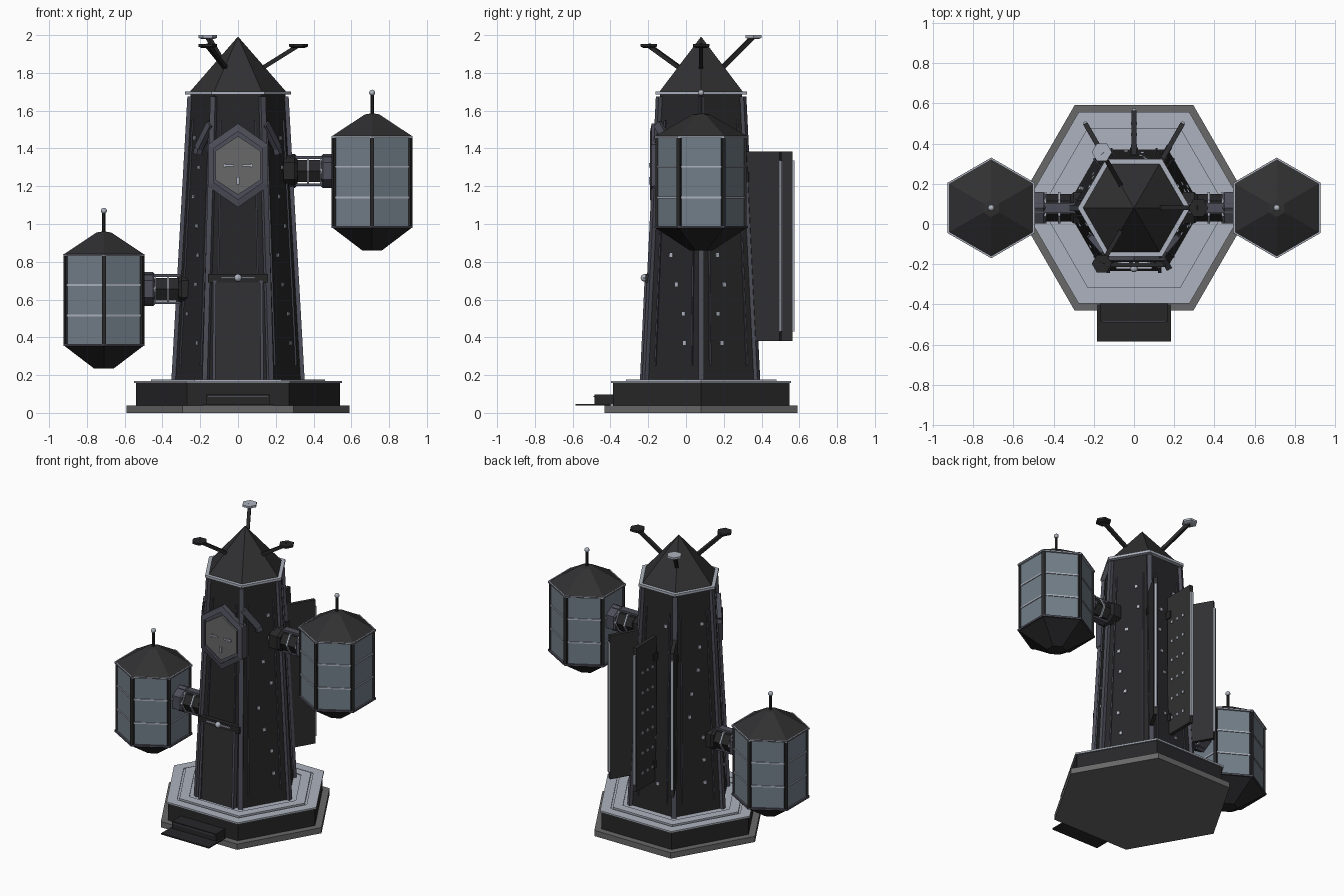
import bpy, bmesh, random
from math import sin, cos, radians, pi
from mathutils import Vector as V

if "Cube" in bpy.data.objects:
    bpy.data.objects.remove(bpy.data.objects["Cube"])

random.seed(4)
CY = 0.08  # tower axis in y


def mat(name, *c):
    m = bpy.data.materials.new(name)
    m.diffuse_color = (*c, 1)
    m.use_nodes = True
    m.node_tree.nodes["Principled BSDF"].inputs["Base Color"].default_value = m.diffuse_color
    return m


DARK = mat("dark_metal", .02, .02, .022)
COAL = mat("roof_metal", .03, .03, .032)
TRIM = mat("violet_trim", .075, .075, .1)
LIGHT = mat("light_trim", .42, .45, .52)
GREY = mat("grey_stone", .14, .14, .14)
GLASS = mat("blue_grey", .17, .21, .25)


def finish(name, bm, m):
    bmesh.ops.recalc_face_normals(bm, faces=bm.faces)
    me = bpy.data.meshes.new(name)
    bm.to_mesh(me)
    bm.free()
    me.materials.append(m)
    ob = bpy.data.objects.new(name, me)
    bpy.context.collection.objects.link(ob)
    return ob


def loft(name, origin, prof, m, axis='Z', rot=0, n=6, sx=1):
    """Stack of n-sided rings: prof is a list of (radius, offset along axis)."""
    bm, rings, o = bmesh.new(), [], V(origin)
    for r, h in prof:
        ring = []
        for i in range(n):
            a = radians(rot) + 2 * pi * i / n
            u, v = r * cos(a) * sx, r * sin(a)
            p = {'Z': (u, v, h), 'X': (h, u, v), 'Y': (u, h, v)}[axis]
            ring.append(bm.verts.new(o + V(p)))
        rings.append(ring)
    for a, b in zip(rings, rings[1:]):
        for i in range(n):
            bm.faces.new((a[i], a[(i + 1) % n], b[(i + 1) % n], b[i]))
    bm.faces.new(rings[0])
    bm.faces.new(rings[-1])
    return finish(name, bm, m)


def add_bar(bm, a, b, w, d, out):
    """Box from a to b, w wide, d deep along the out direction."""
    a, b = V(a), V(b)
    ax = (b - a).normalized()
    side = ax.cross(V(out)).normalized()
    up = side.cross(ax)
    vs = [bm.verts.new(p + side * s * w / 2 + up * t * d / 2)
          for p in (a, b) for s, t in ((-1, -1), (1, -1), (1, 1), (-1, 1))]
    for f in ((0, 1, 2, 3), (4, 5, 6, 7), (0, 1, 5, 4), (1, 2, 6, 5), (2, 3, 7, 6), (3, 0, 4, 7)):
        bm.faces.new([vs[i] for i in f])


def bars(name, items, m):
    bm = bmesh.new()
    for it in items:
        add_bar(bm, *it)
    return finish(name, bm, m)


def box(name, x0, x1, y0, y1, z0, z1, m):
    xm, ym = (x0 + x1) / 2, (y0 + y1) / 2
    return bars(name, [((xm, ym, z0), (xm, ym, z1), x1 - x0, y1 - y0, (0, 1, 0))], m)


def ball(name, p, r):
    bm = bmesh.new()
    bmesh.ops.create_uvsphere(bm, u_segments=12, v_segments=8, radius=r)
    bmesh.ops.translate(bm, verts=bm.verts, vec=p)
    for f in bm.faces:
        f.smooth = True
    finish(name, bm, LIGHT)


def direction(a):
    return V((cos(radians(a)), sin(radians(a)), 0))


def tower_r(z):
    return .337 + (.25 - .337) * (z - .17) / 1.52


def wall(a, u, z, out=0):
    """Point on the tower face pointing to angle a, shifted u sideways."""
    d = direction(a)
    return V((0, CY, z)) + d * (tower_r(z) * .866 + out) + V((-d.y, d.x, 0)) * u


# stepped base
C = (0, CY, 0)
loft("base_slab", C, [(.59, 0), (.59, .04)], GREY)
loft("base_plinth", C, [(.54, .04), (.54, .16)], DARK)
loft("plinth_top", C, [(.55, .158), (.55, .17), (.475, .17), (.475, .164), (.46, .164),
                       (.46, .176), (.39, .176), (.39, .17)], LIGHT)
box("entry_step", -.17, .17, -.485, -.38, .045, .097, DARK)
box("entry_ramp", -.185, .185, -.585, -.40, .038, .047, DARK)
box("step_edge", -.16, .16, -.489, -.48, .083, .09, TRIM)

# tower shaft and pointed roof
loft("tower_shaft", C, [(.337, .165), (.25, 1.69)], DARK)
loft("roof_ring", C, [(.28, 1.685), (.28, 1.702)], LIGHT)
loft("tower_roof", C, [(.255, 1.70), (.002, 1.99)], COAL)

# corner ribs and thin wall strips
ribs, strips = [], []
for k in range(6):
    d = direction(60 * k)
    ribs.append((V(C) + d * .342 + V((0, 0, .17)), V(C) + d * .257 + V((0, 0, 1.675)), .03, .022, d))
    f = 30 + 60 * k
    for s in (-1, 1):
        strips.append((wall(f, s * .112, .25, .003), wall(f, s * .09, 1.55, .003), .008, .012, direction(f)))
bars("corner_ribs", ribs, TRIM)
bars("wall_strips", strips, TRIM)

# small lit windows on every side face
wins = []
for f in (30, 90, 150, 210, 330):
    for i in range(8):
        z, u = .36 + .155 * i, random.uniform(-.075, .075)
        wins.append((wall(f, u, z, .002), wall(f, u, z + .02, .002), .018, .008, direction(f)))
bars("wall_windows", wins, LIGHT)

# door with frame, lintel and knob
F = (0, -1, 0)
bars("door_panel", [(wall(270, 0, .17, .01), wall(270, 0, .69, .012), .24, .025, F)], COAL)
bars("door_frame", [(wall(270, s * .128, .17, .012), wall(270, s * .123, .70, .014), .016, .04, F)
                    for s in (-1, 1)], TRIM)
box("door_lintel", -.16, .16, -.215, -.16, .69, .735, DARK)
box("lintel_bar", -.09, .09, -.224, -.212, .711, .72, LIGHT)
ball("lintel_knob", (0, -.22, .715), .02)

# hexagonal dial above the door
D = (0, 0, 1.31)
loft("dial_frame", D, [(.222, -.13), (.222, -.182), (.18, -.19), (.18, -.175)], TRIM, 'Y', 90, sx=.83)
loft("dial_face", D, [(.155, -.14), (.155, -.188)], GREY, 'Y', 90, sx=.88)
marks = [((s * .022, -.19, 1.31), (s * .08, -.19, 1.31), .01, .012, F) for s in (-1, 1)]
marks += [((s * .07, -.19, 1.30), (s * .07, -.19, 1.323), .008, .012, F) for s in (-1, 1)]
marks += [((0, -.19, 1.21), (0, -.19, 1.25), .015, .012, F)]
bars("dial_marks", marks, LIGHT)
bars("dial_brackets", [((s * .145, -.15, 1.53), (s * .21, -.075, 1.40), .04, .03, (s * .87, -.5, 0))
                       for s in (-1, 1)] +
     [((s * .21, -.075, 1.40), (s * .215, -.07, 1.37), .04, .03, (s * .87, -.5, 0)) for s in (-1, 1)], TRIM)

# roof masts with hexagonal dishes
for a, z, m in ((0, 1.945, DARK), (120, 1.992, LIGHT), (240, 1.945, DARK)):
    d = direction(a)
    side = V((-d.y, d.x, 0))
    end = V(C) + d * .32 + V((0, 0, z))
    bars("roof_mast", [(V(C) + d * .12 + V((0, 0, 1.82)), end, .022, .022, side)], DARK)
    loft("mast_dish", end, [(.035, -.012), (.05, -.006), (.05, .008)], m)

# three rear fins with light edge strips and studs
for a in (60, 90, 120):
    d = direction(a)
    side = V((-d.y, d.x, 0))
    P = lambda r, z, s=0: V((0, CY, z)) + d * r + side * s
    bars("rear_fin", [(P(.375, .38), P(.375, 1.385), .024, .22, d)], COAL)
    bars("fin_edge", [(P(.488, .43), P(.488, 1.335), .018, .012, d)], LIGHT)
    bars("fin_brackets", [(P(.26, z), P(.30, z), .04, .05, (0, 0, 1)) for z in (.5, 1.25)], DARK)
    if a == 90:
        bars("fin_studs", [(P(.31 + .055 * j, z, s * .013), P(.31 + .055 * j, z + .018, s * .013), .006, .016, d)
                           for z in [.48 + .14 * i for i in range(6)]
                           for j in range(3) for s in (-1, 1)], LIGHT)

# side pods with their connecting arms
for s, dz in ((1, 0), (-1, -.625)):
    o = V((s * .71, CY, dz))
    loft("pod_body", o, [(.234, .98), (.234, 1.46)], GLASS, rot=30)
    loft("pod_roof", o, [(.25, 1.462), (.045, 1.58), (.01, 1.585)], COAL, rot=30)
    loft("pod_base", o, [(.06, .86), (.245, .982)], DARK, rot=30)
    for z in (.978, 1.455):
        loft("pod_rim", o, [(.248, z), (.248, z + .012)], TRIM if z < 1 else LIGHT, rot=30)
    for z in (1.135, 1.298):
        loft("pod_band", o, [(.24, z), (.24, z + .01)], LIGHT, rot=30)
    bars("pod_corner_posts", [(o + direction(30 + 60 * k) * .233 + V((0, 0, .985)),
                               o + direction(30 + 60 * k) * .233 + V((0, 0, 1.455)), .022, .016,
                               direction(30 + 60 * k)) for k in range(6)], DARK)
    loft("pod_mast", o, [(.009, 1.57), (.009, 1.69)], DARK)
    ball("pod_mast_ball", o + V((0, 0, 1.695)), .016)

    arm = V((0, CY, 1.28 + dz))
    X = lambda *p: [(r, s * x) for r, x in p]
    loft("arm_tube", arm, X((.068, .2), (.068, .52)), DARK, 'X')
    loft("arm_inner_collar", arm, X((.09, .24), (.09, .30), (.075, .315)), DARK, 'X', 30)
    loft("arm_outer_collar", arm, X((.08, .44), (.09, .45), (.09, .515)), TRIM, 'X', 30)
    for x in (.365, .435):
        loft("arm_ring", arm, X((.078, x), (.078, x + .012)), LIGHT, 'X')
    bars("arm_rails", [(arm + V((s * .27, 0, t * .072)), arm + V((s * .5, 0, t * .072)), .05, .014, (0, 0, 1))
                       for t in (-1, 1)], TRIM)
